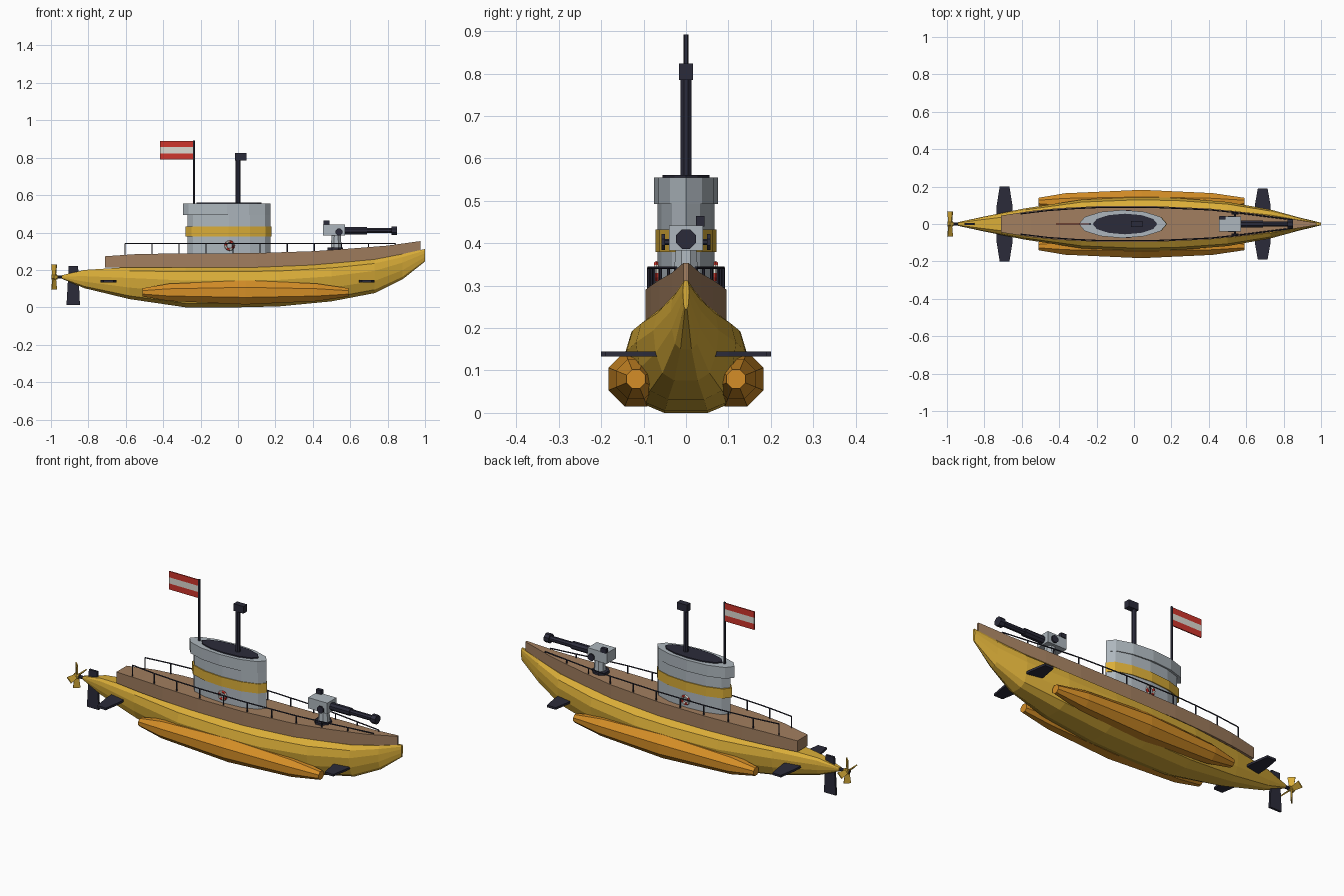
import bpy, bmesh, math
from mathutils import Vector

if "Cube" in bpy.data.objects:
    bpy.data.objects.remove(bpy.data.objects["Cube"])

def material(name, r, g, b):
    m = bpy.data.materials.new(name)
    m.diffuse_color = (r, g, b, 1)
    m.use_nodes = True
    m.node_tree.nodes["Principled BSDF"].inputs["Base Color"].default_value = m.diffuse_color
    return m

YELLOW = material("yellow paint", .70, .42, .04)
ORANGE = material("orange paint", .66, .27, .02)
BROWN = material("deck wood", .36, .21, .115)
GREY = material("light grey", .42, .47, .51)
DARK = material("dark metal", .024, .024, .042)
RED = material("red", .62, .035, .025)
WHITE = material("off white", .72, .70, .64)

def loft(name, rings, mats, rule=None):
    """Skin closed rings of points, cap both ends."""
    bm = bmesh.new()
    vs = [[bm.verts.new(p) for p in r] for r in rings]
    n = len(vs[0])
    for a, b in zip(vs, vs[1:]):
        for i in range(n):
            j = (i + 1) % n
            bm.faces.new((a[i], a[j], b[j], b[i]))
    bm.faces.new(vs[0])
    bm.faces.new(vs[-1])
    bmesh.ops.recalc_face_normals(bm, faces=bm.faces)
    if rule:
        for f in bm.faces:
            f.material_index = rule(f.calc_center_median())
    me = bpy.data.meshes.new(name)
    bm.to_mesh(me)
    bm.free()
    for m in (mats if isinstance(mats, list) else [mats]):
        me.materials.append(m)
    ob = bpy.data.objects.new(name, me)
    bpy.context.collection.objects.link(ob)
    return ob

def box(name, x0, x1, y0, y1, z0, z1, mat):
    return loft(name, [[(x0, y0, z), (x1, y0, z), (x1, y1, z), (x0, y1, z)] for z in (z0, z1)], mat)

def tube(name, p, q, r, mat, n=8, r2=None):
    p, q = Vector(p), Vector(q)
    d = (q - p).normalized()
    u = d.cross(Vector((0, 1, 0) if abs(d.y) < .9 else (0, 0, 1))).normalized()
    v = d.cross(u)
    ang = [2 * math.pi * (i + .5) / n for i in range(n)]
    return loft(name, [[c + (u * math.cos(a) + v * math.sin(a)) * s for a in ang]
                       for c, s in ((p, r), (q, r2 or r))], mat)

def oval(cx, a, b, z, n=12):
    return [(cx + a * math.cos(2 * math.pi * i / n), b * math.sin(2 * math.pi * i / n), z) for i in range(n)]

def interp(table, x):
    for a, b in zip(table, table[1:]):
        if x <= b[0]:
            t = (x - a[0]) / (b[0] - a[0])
            return a[1] + t * (b[1] - a[1])
    return table[-1][1]

# Hull: stations of x, half width, bottom, top
section = [(.62, 1), (.9, .88), (1, .66), (.93, .36), (.72, .1), (.36, 0)]
section += [(-u, v) for u, v in reversed(section)]
stations = [(-.94, .010, .152, .172), (-.82, .036, .102, .200), (-.58, .084, .044, .215),
            (-.28, .130, 0, .217), (0, .143, 0, .217), (.22, .140, .005, .220), (.5, .118, .032, .235),
            (.73, .077, .076, .256), (.88, .036, .150, .285), (1, .007, .245, .312)]
loft("hull", [[(x, u * w, lo + v * (hi - lo)) for u, v in section] for x, w, lo, hi in stations], YELLOW)

# Deck casing
deck = [(-.71, .045, .212, .273), (-.55, .070, .213, .284), (-.4, .085, .213, .287), (-.18, .096, .213, .288),
        (.1, .096, .214, .290), (.4, .083, .226, .300), (.6, .062, .238, .314),
        (.8, .034, .262, .330), (.975, .006, .303, .354)]
loft("deck", [[(x, -w, lo), (x, w, lo), (x, w, hi), (x, -w, hi)] for x, w, lo, hi in deck], BROWN)

# Saddle tanks, diving planes, lifebuoys, hand wheels and rails on both sides
rail_w = [(x, max(w - .007, .012)) for x, w, lo, hi in deck]
deck_z = [(x, hi) for x, w, lo, hi in deck]
posts = [-.605 + i * .1447 for i in range(11)]
for s, side in ((-1, "right"), (1, "left")):
    rings = []
    for x, r in ((-.51, .024), (-.37, .05), (.04, .07), (.42, .051), (.59, .024)):
        rings.append([(x, s * .118 + r * math.cos(math.pi * (i + .5) / 4),
                       .08 + r * math.sin(math.pi * (i + .5) / 4)) for i in range(8)])
    loft("saddle_tank_" + side, rings, ORANGE)

    for name, cx, tip in (("stern_plane_", -.692, .2), ("bow_plane_", .688, .19)):
        rings = []
        for y, h in ((.03, .043), (.1, .042), (tip, .026)):
            rings.append([(cx - h, s * y, .133), (cx + h, s * y, .133),
                          (cx + h, s * y, .145), (cx - h, s * y, .145)])
        loft(name + side, rings, DARK)

    bpy.ops.mesh.primitive_torus_add(location=(-.045, s * .07, .33), rotation=(math.pi / 2, 0, 0),
                                     major_radius=.021, minor_radius=.007,
                                     major_segments=16, minor_segments=6)
    buoy = bpy.context.object
    buoy.name = "lifebuoy_" + side
    buoy.data.materials.append(WHITE)
    buoy.data.materials.append(RED)
    for f in buoy.data.polygons:
        f.material_index = int(math.atan2(f.center.y, f.center.x) // (math.pi / 4)) % 2

    tube("gun_handwheel_" + side, (.54, s * .05, .403), (.54, s * .058, .403), .02, DARK)
    tube("gun_trunnion_" + side, (.54, s * .035, .403), (.54, s * .052, .403), .007, DARK, 6)

    pts = [(x, s * interp(rail_w, x), .342) for x in posts]
    for i, p in enumerate(pts):
        tube(f"rail_post_{side}_{i}", (p[0], p[1], interp(deck_z, p[0]) - .005), p, .0035, DARK, 6)
    for i, (p, q) in enumerate(zip(pts, pts[1:])):
        tube(f"rail_{side}_{i}", p, q, .0032, DARK, 6)

# Conning tower
loft("tower", [oval(-.048, .222, .067, z) for z in (.27, .5)], GREY)
loft("tower_band", [oval(-.051, .229, .072, z) for z in (.38, .432)], YELLOW)
loft("tower_collar", [oval(-.06, .235, .075, z) for z in (.493, .555)], GREY)
loft("tower_top", [oval(-.048, .173, .055, z) for z in (.55, .561)], DARK)

# Periscope
tube("periscope", (0, 0, .55), (0, 0, .79), .0135, DARK)
box("periscope_head", -.016, .045, -.016, .016, .785, .824, DARK)

# Flag with three stripes coloured by height
tube("flagpole", (-.235, 0, .55), (-.235, 0, .893), .006, DARK, 6)
loft("flag", [[(-.418, -.003, z), (-.236, -.003, z), (-.236, .003, z), (-.418, .003, z)]
              for z in (.79, .823, .857, .89)], [RED, WHITE],
     lambda c: 1 if .83 < c.z < .85 else 0)

# Deck gun
tube("gun_base", (.52, 0, .295), (.52, 0, .32), .045, DARK)
tube("gun_pedestal", (.525, 0, .315), (.525, 0, .39), .032, GREY, 8, .026)
box("gun_body", .455, .572, -.04, .04, .383, .442, GREY)
box("gun_sight", .458, .49, .024, .044, .44, .464, DARK)
tube("gun_sleeve", (.56, 0, .41), (.69, 0, .41), .021, DARK)
tube("gun_barrel", (.68, 0, .41), (.84, 0, .41), .015, DARK)
tube("gun_muzzle", (.822, 0, .41), (.851, 0, .41), .025, DARK)

# Rudder
loft("rudder", [[(a, -.006, z), (b, -.006, z), (b, .006, z), (a, .006, z)]
                for a, b, z in ((-.917, -.845, .012), (-.905, -.855, .22))], DARK)

# Propeller with pitched blades
tube("propeller_shaft", (-.998, 0, .162), (-.92, 0, .162), .009, DARK)
tube("propeller_hub", (-.996, 0, .162), (-.966, 0, .162), .013, YELLOW)
for k in range(4):
    a = k * math.pi / 2
    out, tan = Vector((0, math.cos(a), math.sin(a))), Vector((0, -math.sin(a), math.cos(a)))
    chord = (Vector((1, 0, 0)) + tan) * .7071
    thick = (Vector((1, 0, 0)) - tan) * .7071
    c = Vector((-.983, 0, .162))
    loft(f"propeller_blade_{k}", [[c + out * r + chord * i * h + thick * j * .003
         for i, j in ((-1, -1), (1, -1), (1, 1), (-1, 1))] for r, h in ((.005, .011), (.066, .019))], YELLOW)
